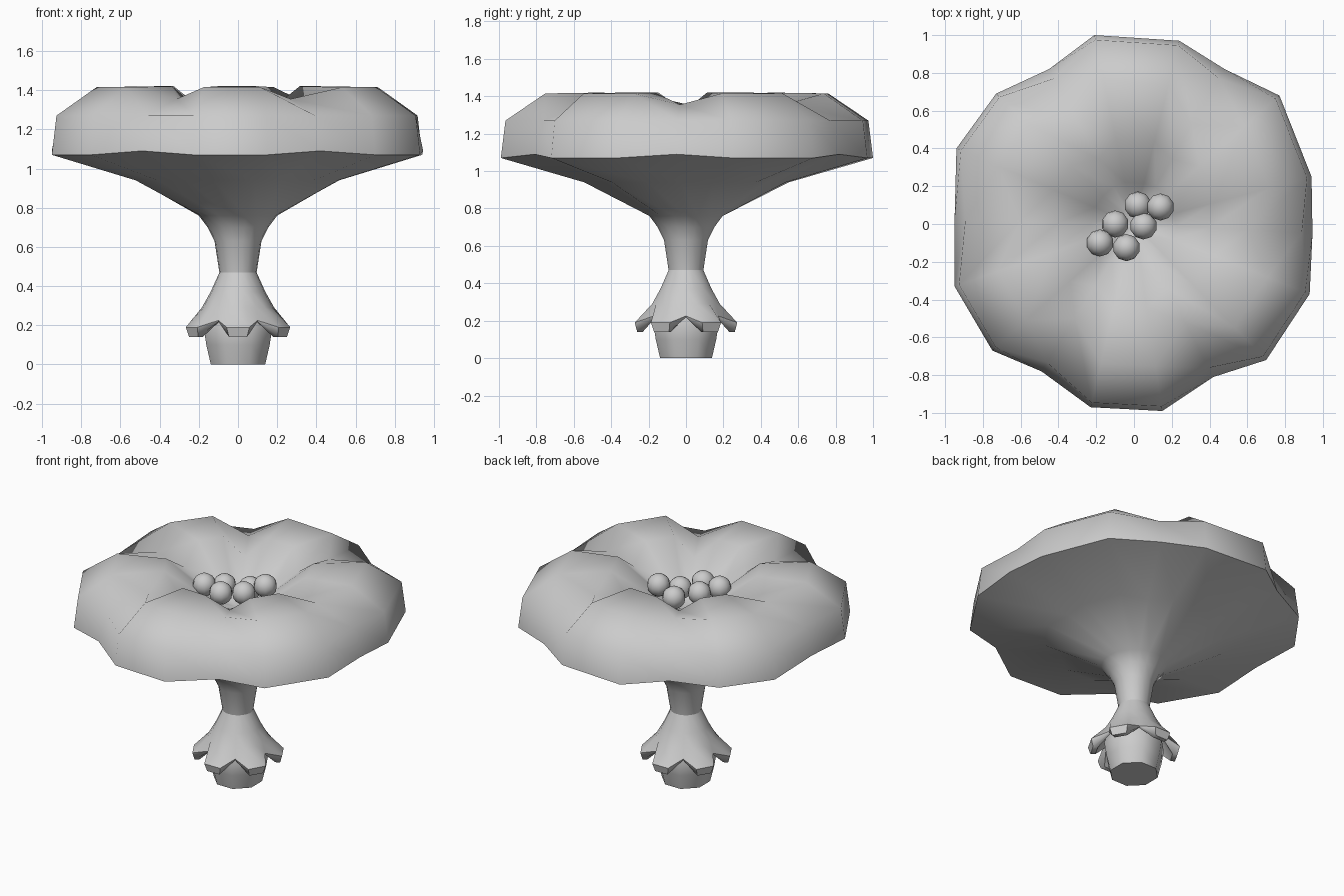
import bpy, bmesh
from math import cos, sin, radians

cube = bpy.data.objects.get("Cube")
if cube:
    bpy.data.objects.remove(cube)

PETALS = 6
# Plan outline: every third point is the notch between two petals
OUTLINE = [(.945, -.05), (.94, .25), (.77, .68), (.48, .82), (.24, .97), (-.21, 1),
           (-.45, .82), (-.73, .69), (-.94, .4), (-.95, .02), (-.95, -.33), (-.75, -.67),
           (-.49, -.78), (-.23, -.97), (.15, -.99), (.42, -.81), (.7, -.72), (.93, -.37)]


def lobed_circle(half_angle):
    """Unit circle with a notch point and two tip points per lobe."""
    angles = []
    for i in range(PETALS):
        angles += [60 * i, 60 * i + 30 - half_angle, 60 * i + 30 + half_angle]
    return [(cos(radians(a)), sin(radians(a))) for a in angles]


def ring(shape, tip, notch):
    """One loft ring; tip and notch are (scale, height)."""
    return [(x * s, y * s, z) for i, (x, y) in enumerate(shape)
            for s, z in [tip if i % 3 else notch]]


def loft(name, rings, start_pole=None, end_pole=None, angle=60):
    bm = bmesh.new()
    loops = [[bm.verts.new(p) for p in r] for r in rings]
    n = len(loops[0])
    for a, b in zip(loops, loops[1:]):
        for i in range(n):
            j = (i + 1) % n
            bm.faces.new((a[i], a[j], b[j], b[i]))
    for pole, loop in ((start_pole, loops[0]), (end_pole, loops[-1])):
        if pole is not None:
            v = bm.verts.new((0, 0, pole))
            for i in range(n):
                bm.faces.new((v, loop[i], loop[(i + 1) % n]))
    bmesh.ops.recalc_face_normals(bm, faces=bm.faces)
    return finish(name, bm, angle)


def finish(name, bm, angle):
    mesh = bpy.data.meshes.new(name)
    bm.to_mesh(mesh)
    bm.free()
    obj = bpy.data.objects.new(name, mesh)
    bpy.context.collection.objects.link(obj)
    bpy.ops.object.select_all(action='DESELECT')
    obj.select_set(True)
    bpy.context.view_layer.objects.active = obj
    bpy.ops.object.shade_smooth_by_angle(angle=radians(angle))
    return obj


# Petals and throat, from the centre over the lip and down into the stem
circle = lobed_circle(12)
petal_levels = [((.09, 1.17), (.09, 1.16)),
                ((.22, 1.25), (.24, 1.22)),
                ((.45, 1.42), (.42, 1.31)),
                ((.76, 1.415), (.64, 1.355)),
                ((.975, 1.27), (.94, 1.27)),
                ((1, 1.07), (1, 1.09)),
                ((.55, .94), (.53, .94))]
rings = [ring(OUTLINE, *level) for level in petal_levels]
rings += [ring(circle, (r, z), (r, z))
          for r, z in ((.2, .76), (.155, .7), (.12, .63), (.095, .47))]
loft("petals_and_stem", rings, start_pole=1.15, angle=80)

# Drooping calyx with one lobe below each petal
narrow = lobed_circle(10)
calyx = [ring(circle, (r, z), (r, z)) for r, z in ((.095, .47), (.14, .37), (.185, .29))]
calyx += [ring(circle, (.28, .19), (.2, .225)),
          ring(narrow, (.265, .14), (.198, .218)),
          ring(narrow, (.235, .14), (.18, .225)),
          ring(circle, (.15, .29), (.15, .29))]
loft("calyx", calyx, angle=50)

# Tapered base plug
octagon = [(cos(radians(45 * i + 22.5)), sin(radians(45 * i + 22.5))) for i in range(8)]
plug = [ring(octagon, (r, z), (r, z))
        for r, z in ((.15, .3), (.19, .19), (.175, .1), (.15, 0))]
loft("base_plug", plug, start_pole=.3, end_pole=0, angle=50)

# Cluster of stamen beads
BEADS = [(.02, .1, 1.25), (.14, .09, 1.3), (.05, -.01, 1.265),
         (-.1, 0, 1.275), (-.18, -.1, 1.295), (-.04, -.125, 1.285)]
for i, position in enumerate(BEADS, 1):
    bm = bmesh.new()
    bmesh.ops.create_uvsphere(bm, u_segments=10, v_segments=8, radius=.072)
    bead = finish(f"stamen_bead_{i}", bm, 80)
    bead.location = position
